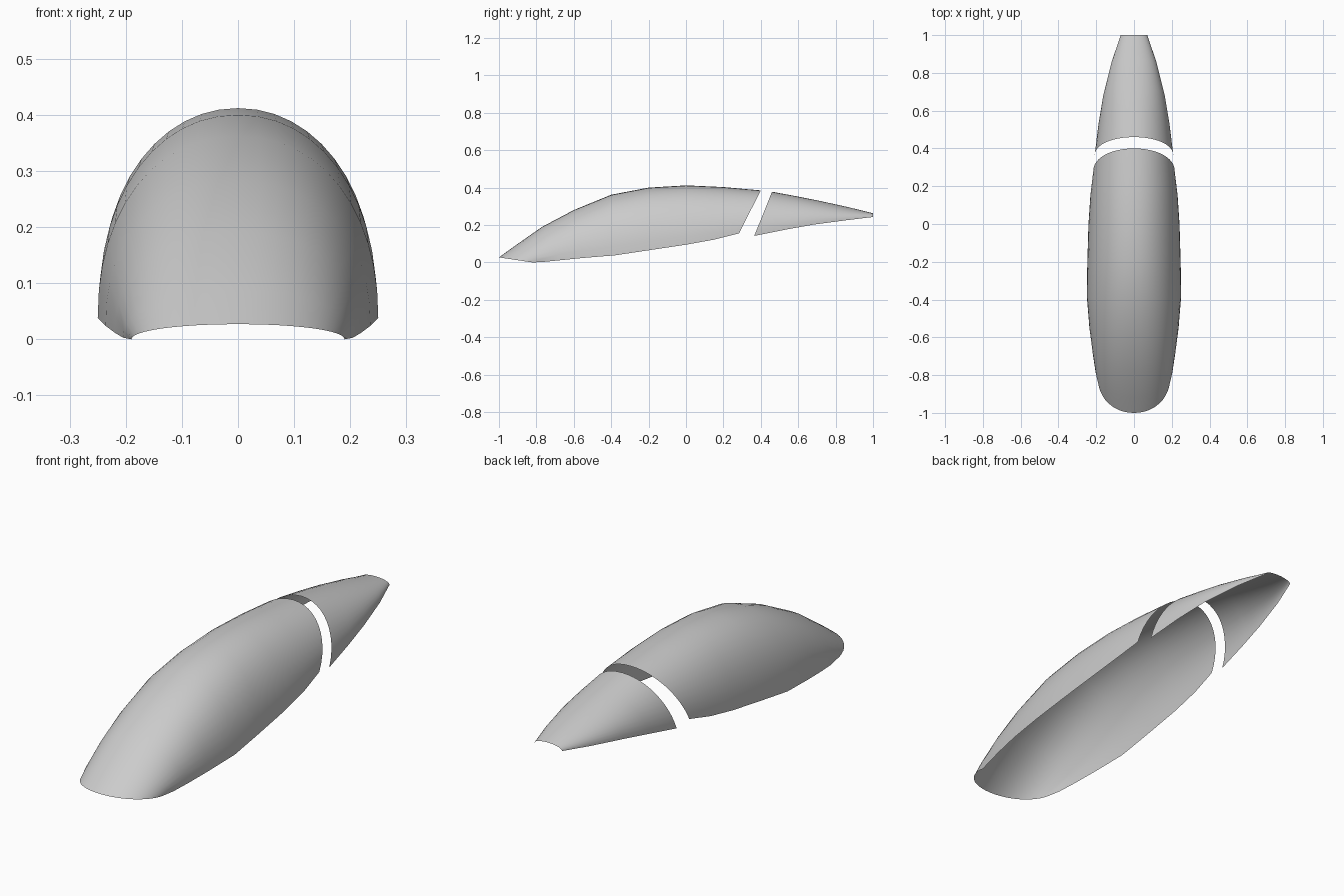
import bpy
from math import sin, cos, pi

cube = bpy.data.objects.get("Cube")
if cube:
    bpy.data.objects.remove(cube, do_unlink=True)

# One plain grey for the whole shell
grey = bpy.data.materials.new("light grey")
grey.use_nodes = True
colour = (0.6, 0.6, 0.6, 1)
grey.diffuse_color = colour
grey.node_tree.nodes["Principled BSDF"].inputs["Base Color"].default_value = colour

SEGMENTS = 24


def arch(crown_y, crown_z, base_y, base_z, half_width, fullness):
    """Leaning arch from the left sill over the crown to the right sill."""
    points = []
    for i in range(SEGMENTS + 1):
        t = pi * (i / SEGMENTS - 0.5)
        rise = max(cos(t), 0) ** fullness
        side = abs(sin(t)) ** fullness * (1 if t > 0 else -1)
        points.append((half_width * side,
                       base_y + (crown_y - base_y) * rise,
                       base_z + (crown_z - base_z) * rise))
    return points


def shell(name, stations):
    """Open skin lofted through a row of arches."""
    verts = [p for s in stations for p in arch(*s)]
    row = SEGMENTS + 1
    faces = []
    for r in range(len(stations) - 1):
        for i in range(SEGMENTS):
            a = r * row + i
            faces.append((a, a + 1, a + row + 1, a + row))
    mesh = bpy.data.meshes.new(name)
    mesh.from_pydata(verts, [], faces)
    mesh.materials.append(grey)
    obj = bpy.data.objects.new(name, mesh)
    bpy.context.collection.objects.link(obj)
    for poly in mesh.polygons:
        poly.use_smooth = True
    return obj


# Stations: crown y, crown z, sill y, sill z, half width, fullness
shell("front_canopy", [
    (-1.0, 0.027, -0.82, 0.0, 0.19, 0.97),
    (-0.92, 0.085, -0.76, 0.003, 0.205, 0.92),
    (-0.77, 0.19, -0.67, 0.012, 0.22, 0.9),
    (-0.6, 0.28, -0.55, 0.024, 0.236, 0.9),
    (-0.4, 0.362, -0.38, 0.038, 0.25, 0.93),
    (-0.2, 0.4, -0.2, 0.065, 0.247, 0.95),
    (0.0, 0.412, 0.0, 0.095, 0.241, 0.97),
    (0.2, 0.403, 0.15, 0.122, 0.231, 0.97),
    (0.4, 0.385, 0.283, 0.155, 0.215, 0.97),
])

shell("rear_canopy", [
    (0.46, 0.378, 0.365, 0.142, 0.208, 0.97),
    (0.6, 0.352, 0.53, 0.175, 0.188, 0.97),
    (0.72, 0.328, 0.68, 0.202, 0.163, 0.97),
    (0.87, 0.295, 0.86, 0.226, 0.118, 0.97),
    (1.0, 0.263, 1.0, 0.243, 0.07, 0.97),
])
